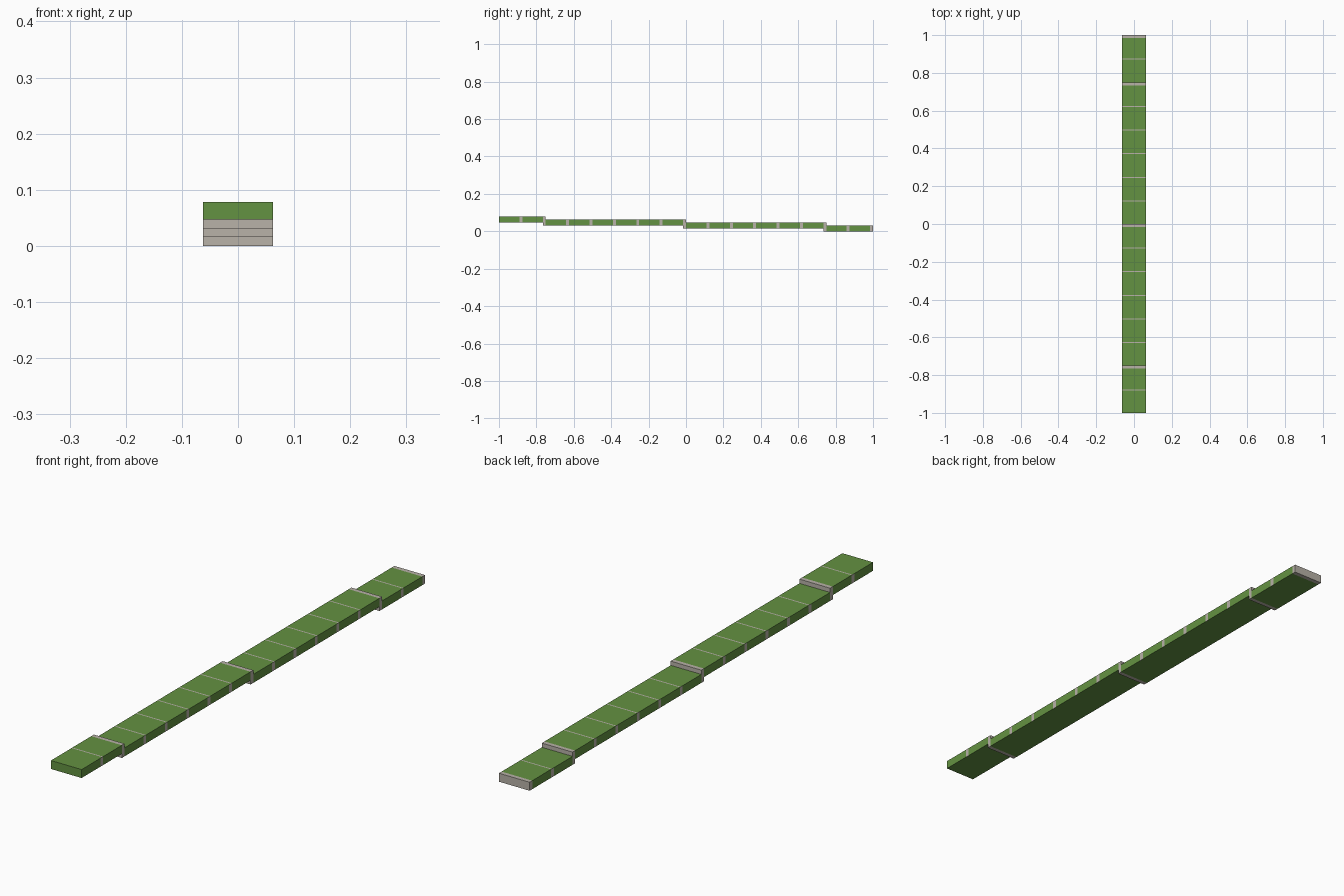
import bpy
import bmesh
from mathutils import Matrix, Vector

cube = bpy.data.objects.get("Cube")
if cube:
    bpy.data.objects.remove(cube, do_unlink=True)

CELL = 0.125            # length and width of one paving cell
STRIP = CELL / 8        # width of a stone band
STEP = CELL / 8         # drop between runs
THICK = CELL / 4        # slab thickness


def material(name, colour):
    mat = bpy.data.materials.new(name)
    mat.use_nodes = True
    mat.diffuse_color = colour
    mat.node_tree.nodes["Principled BSDF"].inputs["Base Color"].default_value = colour
    return mat


GREEN = material("grass green", (0.127, 0.287, 0.054, 1))
STONE = material("pale stone", (0.479, 0.445, 0.392, 1))


def box(name, y0, y1, z0, z1, mats):
    """Full-width box between the given depth and height limits."""
    bm = bmesh.new()
    bmesh.ops.create_cube(bm, size=1)
    size = Vector((CELL, y1 - y0, z1 - z0))
    place = Matrix.Translation((0, (y0 + y1) / 2, (z0 + z1) / 2))
    bmesh.ops.transform(bm, matrix=place @ Matrix.Diagonal(size).to_4x4(), verts=bm.verts)
    mesh = bpy.data.meshes.new(name)
    for mat in mats:
        mesh.materials.append(mat)
    obj = bpy.data.objects.new(name, mesh)
    bpy.context.collection.objects.link(obj)
    return obj, bm


def turf_run(name, y0, y1, base):
    """Green slab with stone bands on its sides and a thin joint line on top."""
    obj, bm = box(name, y0, y1, base, base + THICK, (GREEN, STONE))
    joints = [-1 + CELL * i for i in range(1, 16)]
    joints = [j for j in joints if y0 + STRIP < j < y1 - STRIP]
    for joint in joints:
        for cut in (joint - STRIP, joint - STRIP / 3, joint):
            geom = bm.verts[:] + bm.edges[:] + bm.faces[:]
            bmesh.ops.bisect_plane(bm, geom=geom, plane_co=(0, cut, 0), plane_no=(0, 1, 0))
    bm.normal_update()
    for face in bm.faces:
        y = face.calc_center_median().y
        if abs(face.normal.x) > 0.5:
            width = STRIP
        elif face.normal.z > 0.5:
            width = STRIP / 3
        else:
            continue
        face.material_index = int(any(j - width < y < j for j in joints))
    bm.to_mesh(obj.data)
    bm.free()


def stone_riser(name, y1, z0, z1):
    obj, bm = box(name, y1 - STRIP, y1, z0, z1, (STONE,))
    bm.to_mesh(obj.data)
    bm.free()


# Four descending runs, each closed by a stone riser at its back end
edges = (-1, -0.75, 0, 0.75, 1)
for i in range(4):
    base = STEP * (3 - i)
    turf_run(f"turf_run_{i + 1}", edges[i], edges[i + 1] - STRIP, base)
    stone_riser(f"stone_riser_{i + 1}", edges[i + 1], max(base - STEP, 0), base + THICK)
